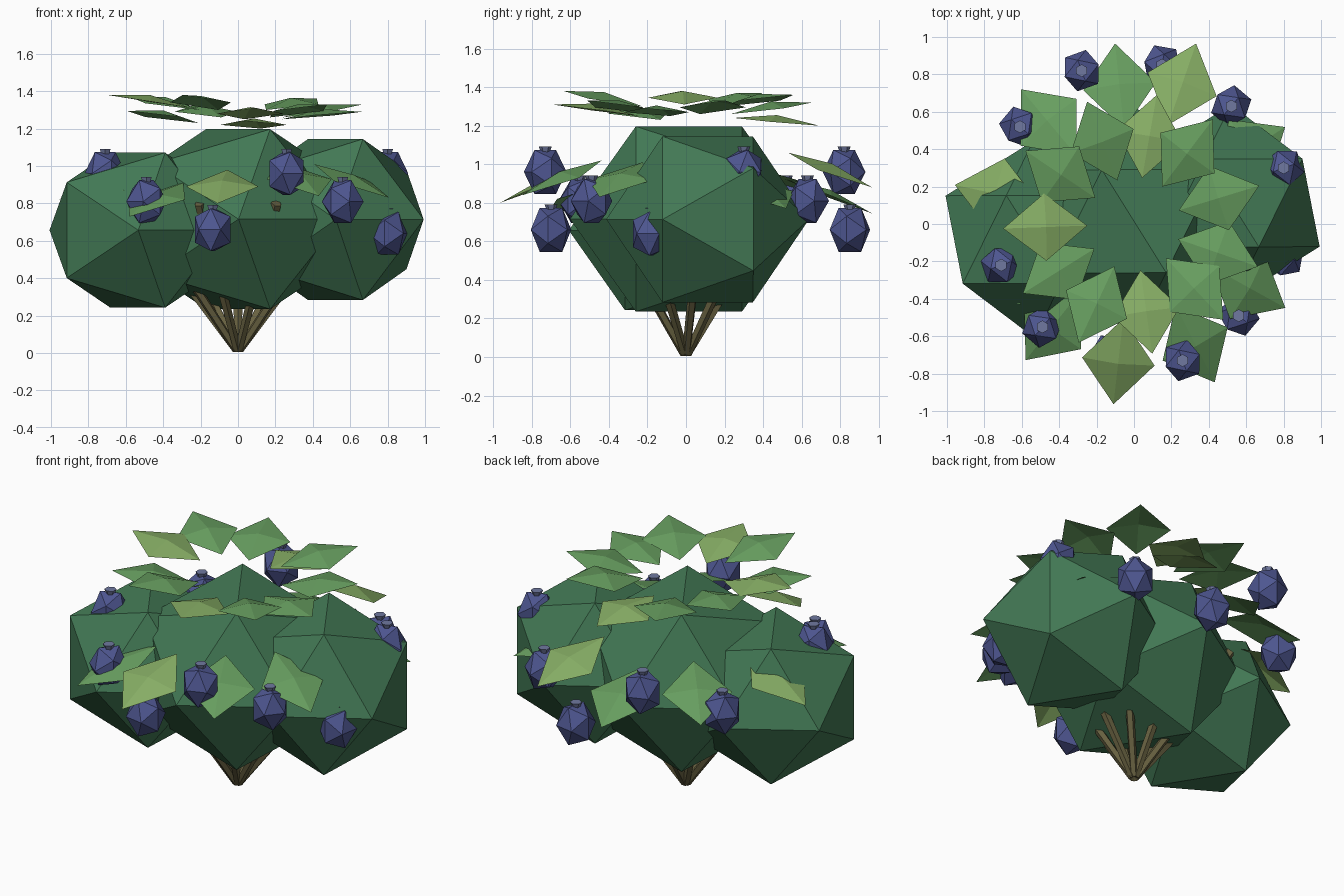
import bpy, bmesh
from math import sin, cos, radians
from mathutils import Vector, Matrix

if "Cube" in bpy.data.objects:
    bpy.data.objects.remove(bpy.data.objects["Cube"])


def material(name, rgb):
    m = bpy.data.materials.new(name)
    m.diffuse_color = (*rgb, 1)
    m.use_nodes = True
    m.node_tree.nodes["Principled BSDF"].inputs["Base Color"].default_value = m.diffuse_color
    return m


FOLIAGE = material("foliage_green", (.055, .19, .09))
LEAF = material("leaf_green", (.135, .34, .115))
OLIVE = material("leaf_olive", (.24, .42, .13))
BERRY = material("berry_blue", (.076, .093, .28))
CROWN = material("crown_blue", (.16, .19, .35))
STEM = material("stem_brown", (.14, .122, .053))


def finish(name, bm, mat, fix=True):
    if fix:
        bmesh.ops.recalc_face_normals(bm, faces=bm.faces)
    me = bpy.data.meshes.new(name)
    bm.to_mesh(me)
    bm.free()
    me.materials.append(mat)
    ob = bpy.data.objects.new(name, me)
    bpy.context.collection.objects.link(ob)
    return ob


def icosahedron(name, centre, radius, height_radius, turn, mat):
    """Icosahedron standing on an edge, turned about z."""
    bm = bmesh.new()
    for s in (-.5257, .5257):
        for t in (-.8507, .8507):
            for p in ((s, 0, t), (0, t, s), (t, s, 0)):
                bm.verts.new(p)
    bmesh.ops.convex_hull(bm, input=bm.verts)
    bm.transform(Matrix.Translation(centre) @ Matrix.Rotation(radians(turn), 4, 'Z')
                 @ Matrix.Diagonal((radius, radius, height_radius, 1)))
    return finish(name, bm, mat)


def rod(name, a, b, r1, r2, sides, mat):
    a, b = Vector(a), Vector(b)
    d = b - a
    bm = bmesh.new()
    bmesh.ops.create_cone(bm, cap_ends=True, segments=sides, radius1=r1, radius2=r2, depth=d.length)
    bm.transform(Matrix.Translation((a + b) / 2) @ d.to_track_quat('Z', 'Y').to_matrix().to_4x4())
    return finish(name, bm, mat)


def leaf(name, base, tip, half_width, mat):
    """Kite-shaped leaf with a raised middle."""
    base, tip = Vector(base), Vector(tip)
    d = tip - base
    side = Vector((-d.y, d.x, 0)).normalized() * half_width
    mid = base + d * .5
    up = d.normalized().cross(side.normalized())
    bm = bmesh.new()
    ring = [bm.verts.new(p) for p in (base, mid - side, tip, mid + side)]
    top = bm.verts.new(mid + up * .035)
    for i in range(4):
        bm.faces.new((ring[i], ring[(i + 1) % 4], top))
    return finish(name, bm, mat, False)


def polar(r, deg, z):
    return (r * cos(radians(deg)), r * sin(radians(deg)), z)


# Three foliage masses
icosahedron("foliage_centre", (0, .015, .716), .617, .565, -58, FOLIAGE)
icosahedron("foliage_right", (.521, .112, .714), .526, .506, -58, FOLIAGE)
icosahedron("foliage_left", (-.536, -.082, .657), .526, .487, -58, FOLIAGE)

# Stems fanning out from the ground
for i in range(9):
    a = radians(40 * i + 10)
    rod(f"stem_{i}", (.01 * cos(a), .01 * sin(a), .015),
        (.6 * cos(a), .48 * sin(a), .8), .022, .03, 5, STEM)

# Upper leaf ring: angle, base height, tip height
upper = [(17, 1.26, 1.33), (53, 1.30, 1.36), (80, 1.24, 1.20), (111, 1.26, 1.32),
         (146, 1.30, 1.37), (182, 1.31, 1.38), (212, 1.23, 1.295), (245, 1.30, 1.38),
         (278, 1.25, 1.31), (313, 1.26, 1.33), (341, 1.25, 1.29)]
for i, (ang, z0, z1) in enumerate(upper):
    leaf(f"upper_leaf_{i}", polar(.25, ang, z0), polar(.70, ang, z1), .18,
         OLIVE if i in (2, 5, 8) else LEAF)

# Lower leaf ring, drooping: angle, tip radius, tip height
lower = [(0, .95, .78), (32.7, .96, .77), (71, 1.02, .88), (96, .97, .745),
         (130, .94, .80), (167.7, .98, .82), (200, .95, .78), (231.5, .93, .73),
         (263.5, .97, .80), (297, .95, .84), (331, .925, .83)]
for i, (ang, r, z) in enumerate(lower):
    leaf(f"lower_leaf_{i}", polar(r - .46, ang, z + .18), polar(r, ang, z), .195,
         OLIVE if i in (2, 5, 8) else LEAF)

# Berries with small crowns
berries = [(.80, .30, .96), (.52, .63, .81), (.15, .85, .66), (-.28, .82, .96),
           (-.61, .52, .81), (-.75, .13, .66), (-.71, -.22, .96), (-.49, -.55, .81),
           (-.135, -.70, .66), (.26, -.73, .96), (.56, -.49, .81), (.80, -.18, .64)]
for i, (x, y, z) in enumerate(berries):
    icosahedron(f"berry_{i}", (x, y, z), .113, .134, 30 * i + 20, BERRY)
    rod(f"berry_crown_{i}", (x, y, z + .10), (x, y, z + .132), .022, .034, 6, CROWN)
